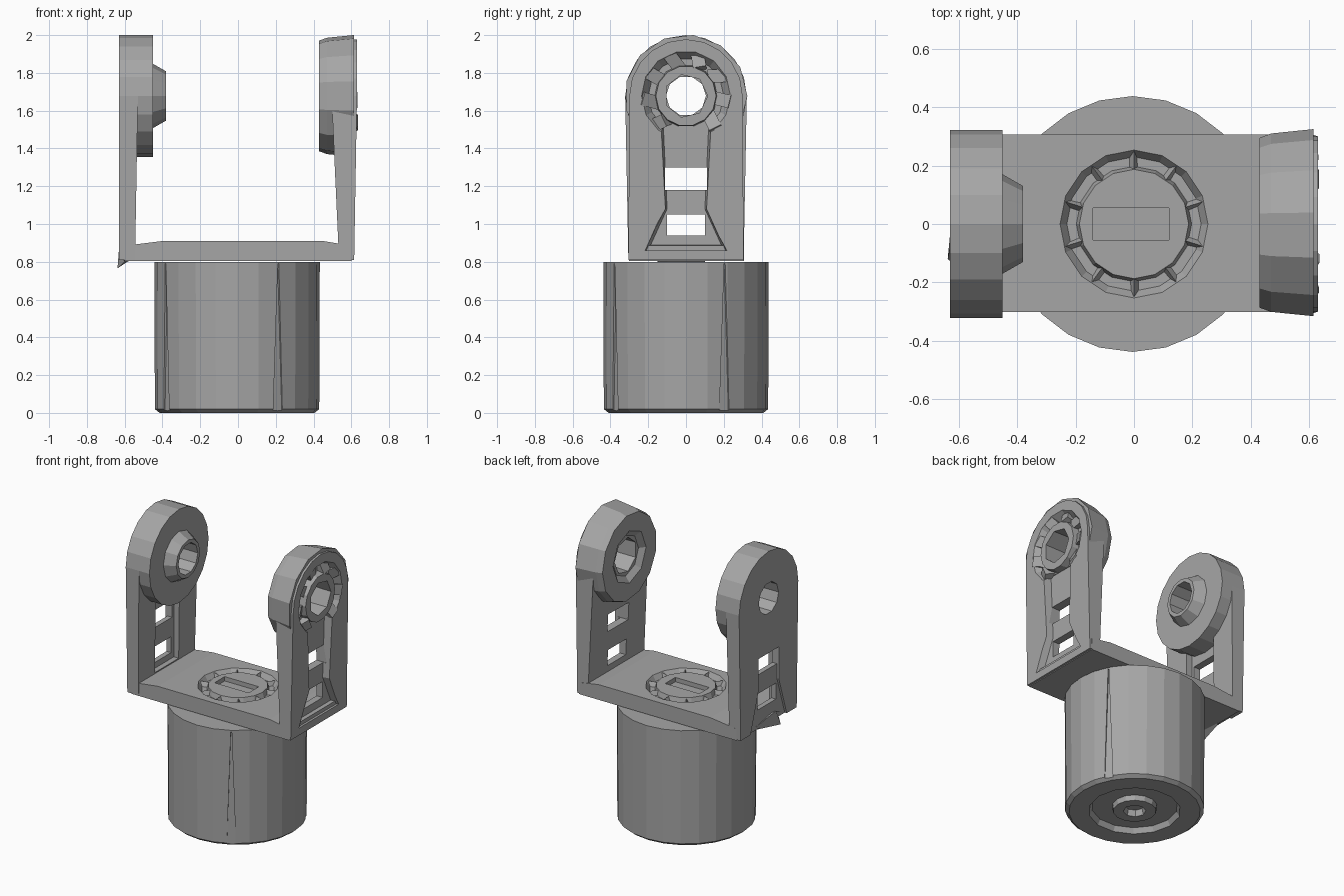
import bpy, math, random
from mathutils import Matrix, Vector

if "Cube" in bpy.data.objects:
    bpy.data.objects.remove(bpy.data.objects["Cube"])

grey = bpy.data.materials.new("neutral_grey")
grey.use_nodes = True
colour = (0.38, 0.38, 0.38, 1)
grey.diffuse_color = colour
grey.node_tree.nodes["Principled BSDF"].inputs["Base Color"].default_value = colour

EYE_Z = 1.678
EYE_R = 0.322


def add_mesh(name, verts, faces):
    mesh = bpy.data.meshes.new(name)
    mesh.from_pydata(verts, [], faces)
    mesh.materials.append(grey)
    obj = bpy.data.objects.new(name, mesh)
    bpy.context.collection.objects.link(obj)
    return obj


def loft(name, rings):
    """Closed solid through matching rings of points."""
    n = len(rings[0])
    verts = [p for ring in rings for p in ring]
    faces = [list(range(n))[::-1], [len(verts) - n + i for i in range(n)]]
    for r in range(len(rings) - 1):
        for i in range(n):
            j = (i + 1) % n
            faces.append([r * n + i, r * n + j, (r + 1) * n + j, (r + 1) * n + i])
    return add_mesh(name, verts, faces)


def circle(radius, sides):
    return [(radius * math.cos(2 * math.pi * i / sides),
             radius * math.sin(2 * math.pi * i / sides)) for i in range(sides)]


def x_loft(name, steps, sides):
    """Round solid along x at the eye; steps are (x, radius)."""
    return loft(name, [[(x, y, EYE_Z + z) for y, z in circle(r, sides)] for x, r in steps])


def z_loft(name, steps, sides):
    return loft(name, [[(x, y, z) for x, y in circle(r, sides)] for z, r in steps])


def yz_loft(name, outline, x_low, x_high, flare=1.0):
    return loft(name, [[(x_low, y, z) for y, z in outline],
                       [(x_high, y * flare, z) for y, z in outline]])


def box(name, x, y, z):
    corners = [(x[0], y[0]), (x[1], y[0]), (x[1], y[1]), (x[0], y[1])]
    return loft(name, [[(a, b, h) for a, b in corners] for h in z])


def combine(obj, other, operation="DIFFERENCE"):
    mod = obj.modifiers.new("shape", "BOOLEAN")
    mod.operation, mod.solver, mod.object = operation, "EXACT", other
    bpy.context.view_layer.objects.active = obj
    bpy.ops.object.modifier_apply(modifier=mod.name)
    bpy.data.objects.remove(other)


def ring_cut(obj, make, steps_out, steps_in, sides):
    """Cut a ring-shaped groove."""
    groove = make("groove", steps_out, sides)
    combine(groove, make("core", steps_in, sides))
    combine(obj, groove)


def arm(name, radius, outer_low, outer_high, inner_low, inner_high):
    """Upright plate with a rounded top."""
    arc = [(radius * math.cos(a), EYE_Z + radius * math.sin(a))
           for a in [math.pi * i / 10 for i in range(11)]]
    outline = [(-0.305, 0.81), (0.305, 0.81)] + arc
    return loft(name, [[(low if z < 1 else high, y, z) for y, z in outline]
                       for low, high in ((outer_low, outer_high), (inner_low, inner_high))])


def slots(obj, side):
    for low, high, half in ((0.94, 1.05, 0.1), (1.18, 1.3, 0.11)):
        combine(obj, box("slot", sorted((side * 0.3, side * 0.8)), (-half, half), (low, high)))


# Right-hand arm: smooth eye with a bush on the inside
right_arm = arm("right_arm", EYE_R, -0.63, -0.63, -0.545, -0.53)
combine(right_arm, box("inner_channel", (-0.58, -0.4), (-0.13, 0.13), (0.9, 1.4)))
wedge = [(-0.2, 0.8), (0.2, 0.8), (0.11, 1.08), (0.11, 1.3), (-0.11, 1.3), (-0.11, 1.08)]
combine(right_arm, yz_loft("outer_channel", wedge, -0.7, -0.615))
combine(right_arm, x_loft("eye", [(-0.63, EYE_R), (-0.45, EYE_R)], 20), "UNION")
combine(right_arm, x_loft("bush", [(-0.5, 0.18), (-0.45, 0.17), (-0.38, 0.13)], 12), "UNION")
combine(right_arm, x_loft("bore", [(-0.8, 0.11), (-0.3, 0.105)], 10))
slots(right_arm, -1)

# Left-hand arm: chiselled eye, ribbed outer face
left_arm = arm("left_arm", 0.3, 0.615, 0.63, 0.535, 0.495)
combine(left_arm, x_loft("eye", [(0.43, 0.295), (0.47, 0.31), (0.615, 0.325)], 13), "UNION")
taper = [(-0.2, 0.86), (0.2, 0.86), (0.1, 1.08), (0.12, 1.52), (-0.12, 1.52), (-0.1, 1.08)]
combine(left_arm, yz_loft("channel", taper, 0.575, 0.7, 1.25))
combine(left_arm, x_loft("bore", [(0.3, 0.125), (0.8, 0.11)], 7))
ring_cut(left_arm, x_loft, [(0.58, 0.2), (0.66, 0.26)], [(0.55, 0.17), (0.7, 0.15)], 14)
combine(left_arm, x_loft("dish", [(0.4, 0.22), (0.46, 0.14)], 8))
slots(left_arm, 1)

# Chipped facets around the upper part of the left eye
random.seed(4)
for i in range(8):
    a = math.radians(-45 + 270 * i / 7)
    chip = box("eye_chip", (-0.035, 0.035), (-0.05, 0.05), (-0.035, 0.035))
    centre = Vector((0.58, 0.2 * math.cos(a), EYE_Z + 0.2 * math.sin(a)))
    chip.matrix_world = (Matrix.Translation(centre)
                         @ Matrix.Rotation(a + random.uniform(-0.6, 0.6), 4, "X")
                         @ Matrix.Rotation(random.uniform(-0.6, 0.6), 4, "Z"))

# Bridge plate with a ring groove and a central pocket
layers = ((0.805, -0.6, 0.6), (0.885, -0.6, 0.6), (0.91, -0.4, 0.45))
bridge = loft("bridge_plate", [[(x0, -0.302, z), (x1, -0.302, z), (x1, 0.307, z), (x0, 0.307, z)]
                               for z, x0, x1 in layers])
ring_cut(bridge, z_loft, [(0.875, 0.23), (0.95, 0.28)], [(0.8, 0.22), (1, 0.16)], 16)
combine(bridge, box("pocket", (-0.14, 0.12), (-0.055, 0.055), (0.88, 1)))

# Ridges crossing the groove
for i in range(10):
    ridge = loft("groove_ridge", [[(0.17, -0.03, -0.03), (0.17, 0.03, -0.03), (0.17, 0, 0.03)],
                                  [(0.27, -0.02, -0.03), (0.27, 0.03, -0.03), (0.27, 0, 0.03)]])
    turn = Matrix.Rotation(2 * math.pi * (i + 0.5) / 10, 4, "Z")
    ridge.matrix_world = Matrix.Translation((0, 0, 0.875)) @ turn

# Cylindrical body with a stepped underside
body = z_loft("body", [(0, 0.41), (0.02, 0.435), (0.8, 0.438)], 24)
ring_cut(body, z_loft, [(-0.1, 0.34), (0.035, 0.27)], [(-0.2, 0.1), (0.2, 0.17)], 14)
combine(body, z_loft("drain", [(-0.1, 0.1), (0.04, 0.06)], 8))

# Shallow upright grooves, wider towards the foot
for angle in (-150, -60, 28):
    groove = loft("body_groove", [[(0.424, -w, z), (0.5, -w, z), (0.5, w, z), (0.424, w, z)]
                                  for z, w in ((-0.05, 0.03), (0.79, 0.003))])
    groove.matrix_world = Matrix.Rotation(math.radians(angle), 4, "Z")
    bpy.context.view_layer.update()
    combine(body, groove)
body.location.x = -0.005

# Broken corner tab under the right arm
loft("corner_tab", [[(-0.615, -0.17, 0.83), (-0.54, -0.17, 0.83), (-0.6, -0.15, 0.8)],
                    [(-0.63, -0.08, 0.87), (-0.54, -0.08, 0.83), (-0.638, -0.12, 0.765)],
                    [(-0.615, 0.12, 0.83), (-0.54, 0.12, 0.83), (-0.6, 0.1, 0.8)]])
